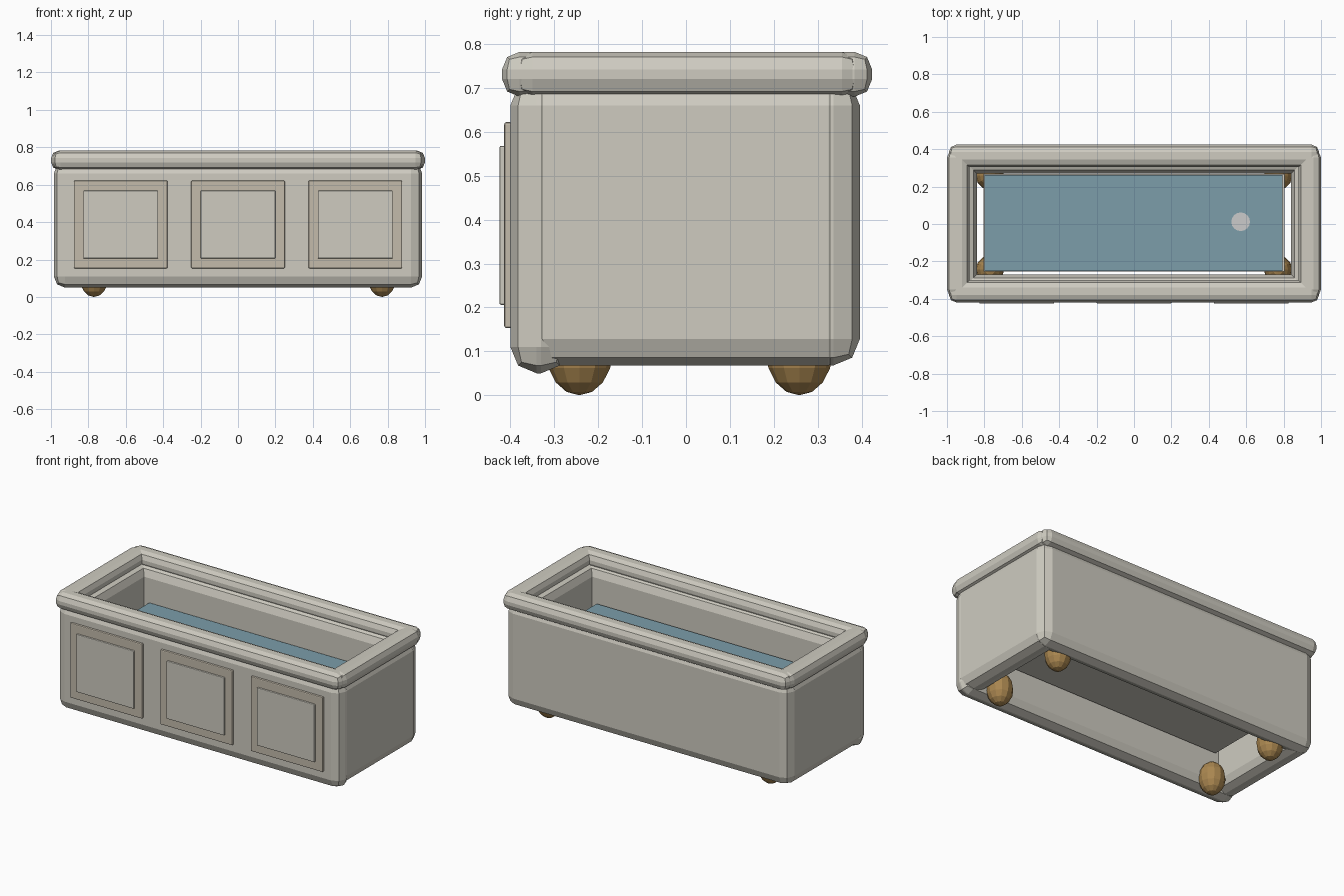
import bpy

if "Cube" in bpy.data.objects:
    bpy.data.objects.remove(bpy.data.objects["Cube"])


def material(name, rgb):
    m = bpy.data.materials.new(name)
    m.diffuse_color = (*rgb, 1)
    m.use_nodes = True
    m.node_tree.nodes["Principled BSDF"].inputs["Base Color"].default_value = m.diffuse_color
    return m


stone = material("warm_stone", (0.62, 0.60, 0.53))
trim = material("trim_beige", (0.55, 0.50, 0.41))
brass = material("brass", (0.40, 0.24, 0.08))
blue = material("water_blue", (0.20, 0.34, 0.40))


def box(name, lo, hi, mat, bevel=0.0, segments=2):
    """Box between two corners, with an optional rounded edge."""
    bpy.ops.mesh.primitive_cube_add(
        size=1, location=[(a + b) / 2 for a, b in zip(lo, hi)])
    o = bpy.context.object
    o.name = name
    o.scale = [b - a for a, b in zip(lo, hi)]
    bpy.ops.object.transform_apply(location=False, rotation=False, scale=True)
    o.data.materials.append(mat)
    if bevel:
        b = o.modifiers.new("bevel", 'BEVEL')
        b.width = bevel
        b.segments = segments
    return o


# Long walls
box("front_wall", (-0.985, -0.40, 0.05), (0.985, -0.27, 0.72), stone, 0.06)
box("back_wall", (-0.985, 0.27, 0.068), (0.985, 0.396, 0.72), stone, 0.06)

# Long rims
box("front_rim", (-0.99, -0.419, 0.68), (0.99, -0.30, 0.782), stone, 0.04)
box("back_rim", (-0.99, 0.305, 0.68), (0.99, 0.424, 0.782), stone, 0.04)

# End walls, end rims and feet
for side, s in (("left", -1), ("right", 1)):
    xs = sorted((s * 0.84, s * 0.985))
    box(side + "_wall", (xs[0], -0.385, 0.068), (xs[1], 0.385, 0.72), stone, 0.06)
    xs = sorted((s * 0.88, s * 1.0))
    box(side + "_rim", (xs[0], -0.39, 0.68), (xs[1], 0.395, 0.782), stone, 0.04)
    for end, y in (("front", -0.243), ("back", 0.258)):
        bpy.ops.mesh.primitive_uv_sphere_add(
            segments=12, ring_count=8, radius=1, location=(s * 0.77, y, 0.1))
        foot = bpy.context.object
        foot.name = f"{end}_{side}_foot"
        foot.scale = (0.076, 0.076, 0.1)
        foot.data.materials.append(brass)

# Front panels: a beige frame plate with a raised centre
for name, x in (("left", -0.627), ("middle", 0), ("right", 0.627)):
    box(name + "_panel_frame", (x - 0.25, -0.414, 0.153),
        (x + 0.25, -0.396, 0.622), trim, 0.005)
    box(name + "_panel_centre", (x - 0.2, -0.425, 0.206),
        (x + 0.2, -0.408, 0.568), stone, 0.004)

# Basin floor, water and drain
box("floor", (-0.805, -0.255, 0.28), (0.805, 0.268, 0.36), stone)
box("water", (-0.80, -0.25, 0.48), (0.795, 0.263, 0.51), blue)
bpy.ops.mesh.primitive_cylinder_add(
    vertices=16, radius=0.05, depth=0.02, location=(0.57, 0.012, 0.508))
bpy.context.object.name = "drain"
